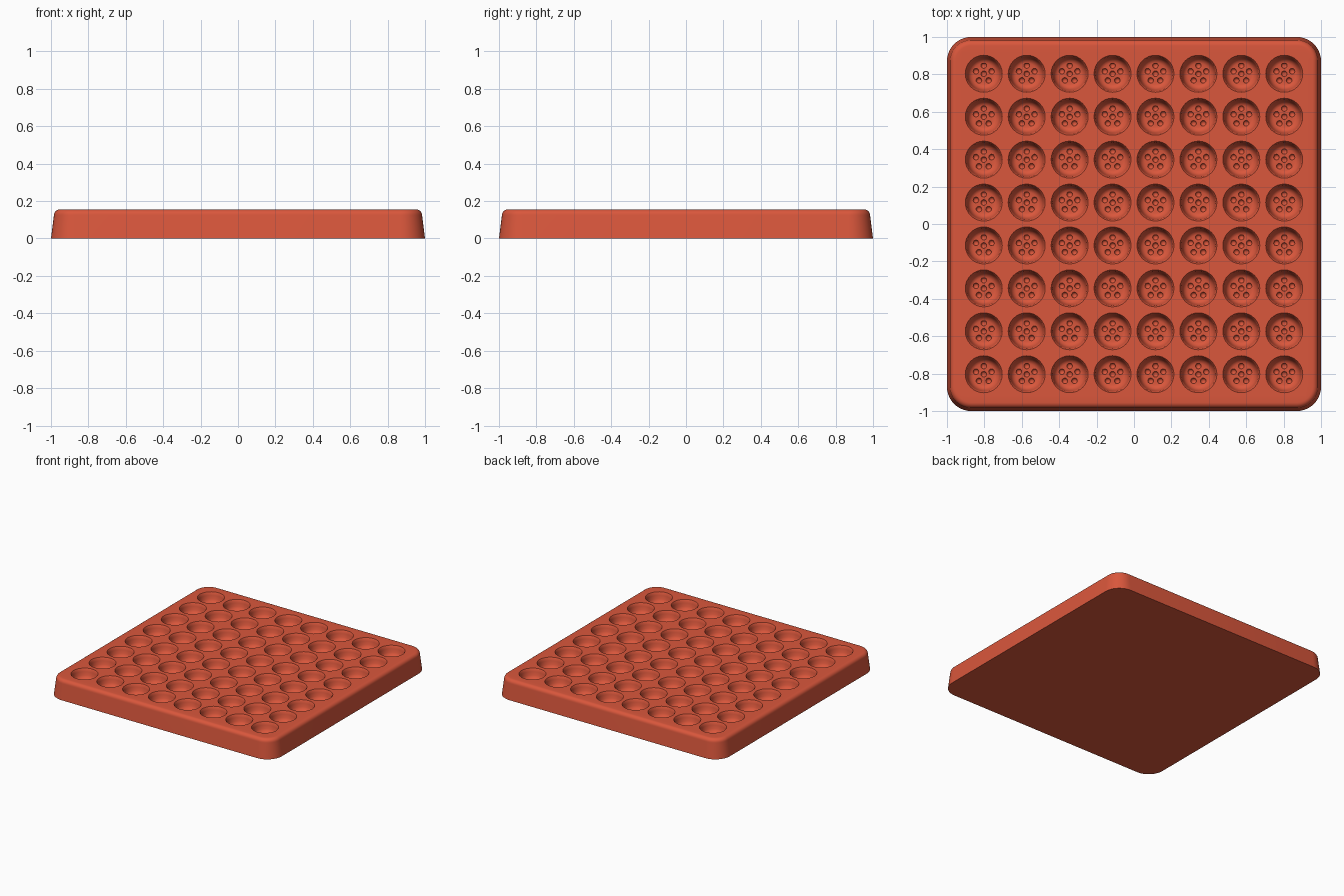
import bpy, bmesh
from math import sin, cos, pi, radians

if "Cube" in bpy.data.objects:
    bpy.data.objects.remove(bpy.data.objects["Cube"], do_unlink=True)

HEIGHT = 0.155
FLOOR = 0.08
PITCH = 0.2295
COUNT = 8
GRID_HALF = COUNT * PITCH / 2

red = bpy.data.materials.new("brick_red")
colour = (0.70, 0.095, 0.045, 1)
red.use_nodes = True
red.diffuse_color = colour
red.node_tree.nodes["Principled BSDF"].inputs["Base Color"].default_value = colour


def make_object(name, bm):
    mesh = bpy.data.meshes.new(name)
    bm.to_mesh(mesh)
    bm.free()
    mesh.materials.append(red)
    obj = bpy.data.objects.new(name, mesh)
    bpy.context.collection.objects.link(obj)
    bpy.ops.object.select_all(action="DESELECT")
    obj.select_set(True)
    bpy.context.view_layer.objects.active = obj
    bpy.ops.object.shade_smooth_by_angle(angle=radians(35))
    return obj


def loft(bm, rings):
    """Skin a stack of closed rings; return the first and last loops."""
    loops = [[bm.verts.new(p) for p in ring] for ring in rings]
    for a, b in zip(loops, loops[1:]):
        for i in range(len(a)):
            j = (i + 1) % len(a)
            bm.faces.new((a[i], a[j], b[j], b[i]))
    return loops[0], loops[-1]


def loop_edges(bm, loop):
    return [bm.edges.get((loop[i - 1], loop[i])) for i in range(len(loop))]


def rounded_square(half, z, centre=0.87, steps=10):
    points = []
    r = half - centre
    for corner, (sx, sy) in enumerate([(1, 1), (-1, 1), (-1, -1), (1, -1)]):
        for k in range(steps + 1):
            a = (corner + k / steps) * pi / 2
            points.append((sx * centre + r * cos(a), sy * centre + r * sin(a), z))
    return points


def circle(x, y, r, z, sides):
    angles = [2 * pi * k / sides for k in range(sides)]
    return [(x + r * cos(a), y + r * sin(a), z) for a in angles]


def square(half, z, sides):
    """Square outline sampled at the same angles as a circle."""
    points = circle(0, 0, 1, z, sides)
    scales = [half / max(abs(x), abs(y)) for x, y, _ in points]
    return [(x * s, y * s, z) for (x, y, _), s in zip(points, scales)]


# Tapered body with a rolled top edge and a flat border around the cups
profile = [(1.0, 0.0), (0.984, 0.125)]
for k in range(1, 7):
    a = k / 6 * pi / 2
    profile.append((0.954 + 0.03 * cos(a), 0.125 + 0.03 * sin(a)))
rings = [rounded_square(h, z) for h, z in profile]
rings.append([(max(-GRID_HALF, min(GRID_HALF, x)),
               max(-GRID_HALF, min(GRID_HALF, y)), z) for x, y, z in rings[-1]])
bm = bmesh.new()
bottom, _ = loft(bm, rings)
bm.faces.new(bottom[::-1])
bmesh.ops.remove_doubles(bm, verts=bm.verts[:], dist=0.0001)
make_object("tray_body", bm)

# One cup: square top plate, round wall, and a floor
cup_profile = [(0.099, HEIGHT), (0.093, 0.146), (0.09, 0.13), (0.084, 0.104),
               (0.077, 0.091), (0.067, 0.083), (0.058, FLOOR)]
bm = bmesh.new()
rings = [circle(0, 0, r, z, 32) for r, z in cup_profile]
_, floor_loop = loft(bm, [square(PITCH / 2, HEIGHT, 32)] + rings)
floor_edges = loop_edges(bm, floor_loop)

# Six round dimples in the floor: one central, five around it
spots = [(0, 0)]
for k in range(5):
    a = pi / 2 + k * 2 * pi / 5
    spots.append((0.04 * cos(a), 0.04 * sin(a)))
    spots[-1] = (spots[-1][0] * 1.1, spots[-1][1] * 1.1)
for x, y in spots:
    rings = []
    for k in range(5):
        a = k / 5 * pi / 2
        rings.append(circle(x, y, 0.0155 * cos(a), FLOOR - 0.015 * sin(a), 14))
    rim, base = loft(bm, rings)
    bm.faces.new(base)
    floor_edges += loop_edges(bm, rim)
bmesh.ops.triangle_fill(bm, use_beauty=True, edges=floor_edges, normal=(0, 0, 1))

# Every face of the cup opens upward
bm.normal_update()
for face in bm.faces:
    if face.normal.z < 0:
        face.normal_flip()
cups = make_object("cup_grid", bm)

# Repeat the cup over the whole top
start = (1 - COUNT) / 2 * PITCH
cups.location = (start, start, 0)
for name, offset in (("columns", (PITCH, 0, 0)), ("rows", (0, PITCH, 0))):
    array = cups.modifiers.new(name, "ARRAY")
    array.count = COUNT
    array.use_relative_offset = False
    array.use_constant_offset = True
    array.constant_offset_displace = offset
